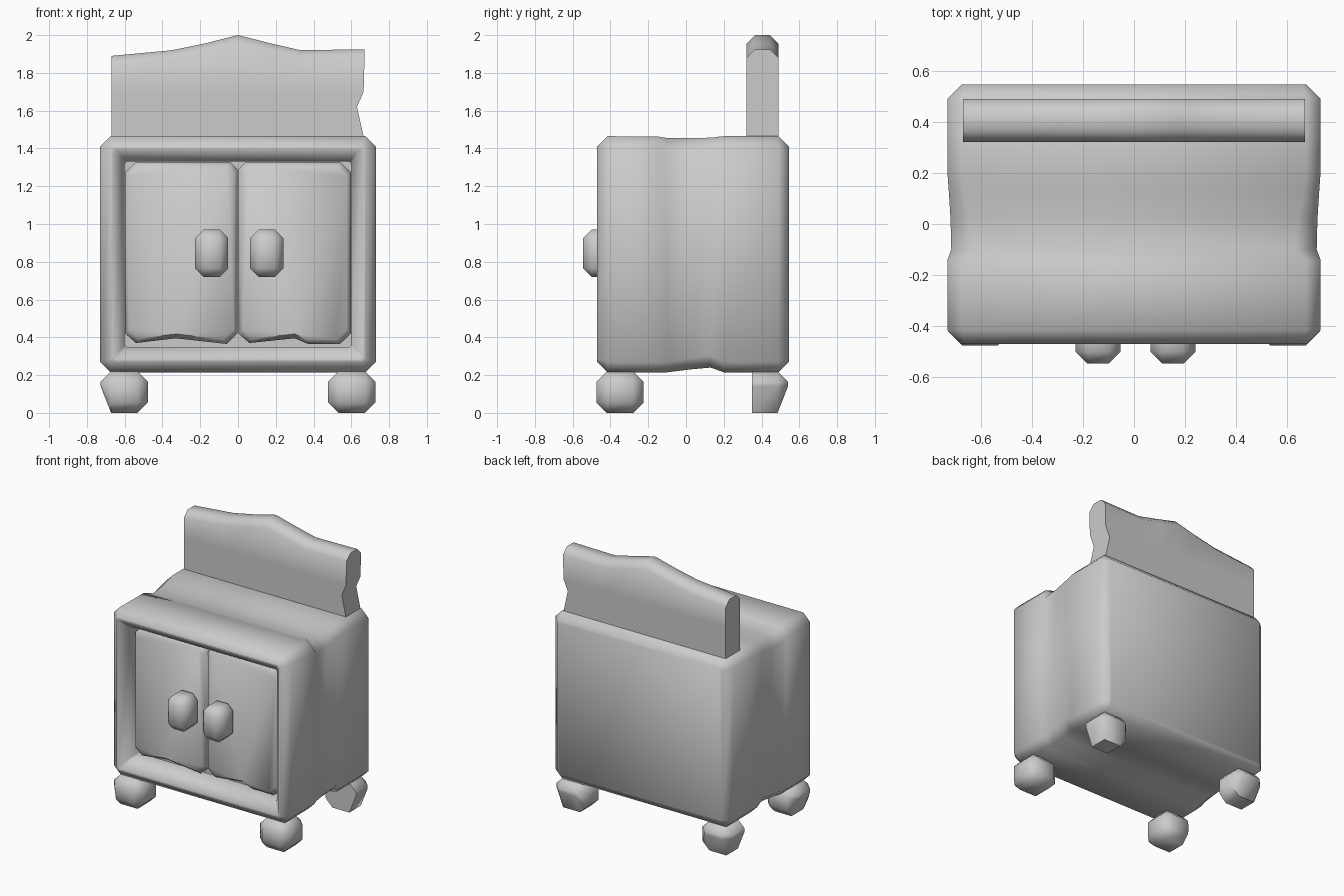
import bpy, bmesh
from mathutils import Vector

if "Cube" in bpy.data.objects:
    bpy.data.objects.remove(bpy.data.objects["Cube"])


def finish(name, bm, angle=0.9):
    bmesh.ops.recalc_face_normals(bm, faces=bm.faces)
    me = bpy.data.meshes.new(name)
    bm.to_mesh(me)
    bm.free()
    ob = bpy.data.objects.new(name, me)
    bpy.context.collection.objects.link(ob)
    bpy.ops.object.select_all(action='DESELECT')
    bpy.context.view_layer.objects.active = ob
    ob.select_set(True)
    bpy.ops.object.shade_smooth_by_angle(angle=angle)
    return ob


def loft(name, rings, angle=0.9):
    """Skin a chain of equal-length point rings and cap both ends."""
    bm = bmesh.new()
    vs = [[bm.verts.new(p) for p in r] for r in rings]
    n = len(rings[0])
    for a, b in zip(vs, vs[1:]):
        for i in range(n):
            j = (i + 1) % n
            bm.faces.new((a[i], a[j], b[j], b[i]))
    bm.faces.new(vs[0])
    bm.faces.new(vs[-1])
    return finish(name, bm, angle)


def block(name, centre, size, bevel, edit=None):
    """Box with one-segment chamfers on every edge."""
    bm = bmesh.new()
    bmesh.ops.create_cube(bm, size=1)
    for v in bm.verts:
        v.co = Vector([v.co[i] * size[i] for i in range(3)])
    bmesh.ops.bevel(bm, geom=bm.edges[:], offset=bevel, segments=1,
                    affect='EDGES', profile=0.5)
    for v in bm.verts:
        v.co += Vector(centre)
        if edit:
            edit(v.co)
    return finish(name, bm)


def section(y, w, z0, z1, ct, cb):
    """Rectangle with cut corners, lying in the XZ plane."""
    return [(-w + cb, y, z0), (w - cb, y, z0), (w, y, z0 + cb), (w, y, z1 - ct),
            (w - ct, y, z1), (-w + ct, y, z1), (-w, y, z1 - ct), (-w, y, z0 + cb)]


# Cabinet body: recess, front rim, worn sides, back
loft("cabinet_body", [section(*s) for s in [
    (-0.30, 0.60, 0.35, 1.33, 0.01, 0.01),
    (-0.40, 0.60, 0.35, 1.33, 0.01, 0.01),
    (-0.47, 0.66, 0.285, 1.395, 0.015, 0.015),
    (-0.47, 0.675, 0.27, 1.41, 0.015, 0.015),
    (-0.415, 0.73, 0.215, 1.465, 0.055, 0.055),
    (-0.14, 0.73, 0.215, 1.462, 0.055, 0.055),
    (-0.10, 0.715, 0.215, 1.455, 0.085, 0.055),
    (0.02, 0.718, 0.23, 1.455, 0.075, 0.06),
    (0.13, 0.725, 0.24, 1.457, 0.06, 0.065),
    (0.20, 0.73, 0.215, 1.465, 0.055, 0.055),
    (0.49, 0.73, 0.215, 1.465, 0.055, 0.055),
    (0.545, 0.675, 0.27, 1.41, 0.015, 0.015)]])

# Doors: worn outlines with chamfered front edges
outlines = {
    "left_door": [(-0.54, 0.37), (-0.33, 0.395), (-0.06, 0.365), (-0.003, 0.42),
                  (-0.003, 1.29), (-0.04, 1.328), (-0.54, 1.328), (-0.597, 1.275),
                  (-0.597, 0.42)],
    "right_door": [(0.06, 0.37), (0.30, 0.395), (0.37, 0.365), (0.54, 0.365),
                   (0.597, 0.42), (0.597, 1.275), (0.54, 1.328), (0.04, 1.328),
                   (0.003, 1.29), (0.003, 0.42)]}
for name, pts in outlines.items():
    cx = -0.3 if "left" in name else 0.3
    loft(name, [[(cx + (x - cx) * k, y, 0.85 + (z - 0.85) * m) for x, z in pts]
                for y, k, m in [(-0.28, 1, 1), (-0.355, 1, 1), (-0.385, 0.93, 0.95)]])

# Door knobs
for side, x in (("left", -0.14), ("right", 0.152)):
    block(side + "_knob", (x, -0.45, 0.845), (0.176, 0.19, 0.25), 0.045)

# Feet: chamfered blocks, three of them chipped on the lower outer side
for sx in (-1, 1):
    for sy in (-1, 1):
        def chip(co, sx=sx, sy=sy):
            if sx > 0 and sy < 0:
                return
            if sy > 0:
                if co.y > 0.53 and co.z < 0.1:
                    co.z = 0.14
                if co.y < 0.35:
                    co.y = 0.35
            if co.x * sx > 0.72 and co.z < 0.1:
                co.z = 0.14
        name = ("front" if sy < 0 else "back") + ("_left" if sx < 0 else "_right") + "_foot"
        block(name, (0.602 * sx, -0.35 if sy < 0 else 0.415, 0.11),
              (0.25, 0.25, 0.22), 0.055, chip)

# Backboard: wavy top, rounded top edges, notch in the right end
ribs = []
for x, top in [(-0.67, 1.89), (-0.35, 1.92), (-0.17, 1.957), (0, 2.0),
               (0.17, 1.957), (0.33, 1.92), (0.67, 1.925)]:
    half = [(0.085, 1.44), (0.085, 1.62), (0.085, 1.70), (0.085, top - 0.045), (0.04, top)]
    notch = [0, -0.04, -0.005, 0, 0] if x == 0.67 else [0] * 5
    front = [(x + d, 0.405 - w, z) for (w, z), d in zip(half, notch)]
    back = [(x + d, 0.405 + w, z) for (w, z), d in zip(half, notch)]
    ribs.append(front + back[::-1])
loft("backboard", ribs)
